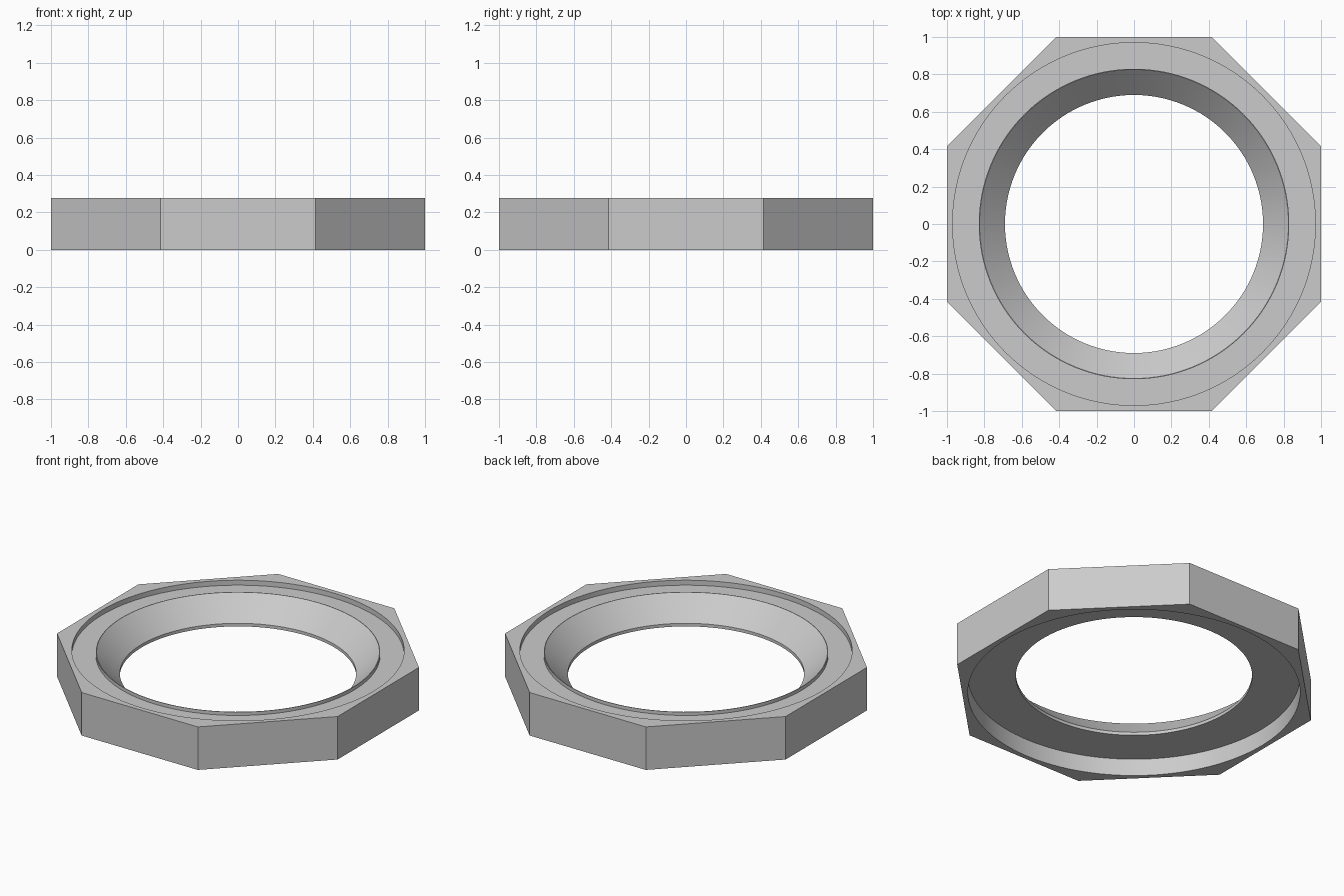
import bpy, bmesh, math

if "Cube" in bpy.data.objects:
    bpy.data.objects.remove(bpy.data.objects["Cube"])

SEGMENTS = 128          # 16 steps per octagon side
HEIGHT = 0.277

# Cross-section (radius, z); None means the octagonal outline
PROFILE = [
    (None, 0.0), (None, HEIGHT),          # outer wall
    (0.97, HEIGHT), (0.97, 0.245),        # shallow top recess
    (0.83, 0.245), (0.83, 0.267),         # thin raised lip
    (0.826, 0.267), (0.69, 0.13),         # conical bore
    (0.69, 0.11),                         # short straight bore
    (0.97, 0.11), (0.97, 0.0),            # deep underside recess
]


def octagon_radius(angle):
    """Distance to the octagon outline whose flats lie at distance 1."""
    step = math.pi / 4
    return 1 / math.cos(angle - step * round(angle / step))


bm = bmesh.new()
rings = []
for radius, z in PROFILE:
    ring = []
    for i in range(SEGMENTS):
        a = 2 * math.pi * i / SEGMENTS
        r = octagon_radius(a) if radius is None else radius
        ring.append(bm.verts.new((r * math.cos(a), r * math.sin(a), z)))
    rings.append(ring)

# Join each ring to the next, closing the section
for k, lower in enumerate(rings):
    upper = rings[(k + 1) % len(rings)]
    for i in range(SEGMENTS):
        j = (i + 1) % SEGMENTS
        bm.faces.new((lower[i], lower[j], upper[j], upper[i]))
bmesh.ops.recalc_face_normals(bm, faces=bm.faces[:])

# Merge the flat strips along the octagon sides
bmesh.ops.dissolve_limit(bm, angle_limit=math.radians(0.5),
                         verts=[v for v in bm.verts if v.co.xy.length > 0.99],
                         edges=[e for e in bm.edges
                                if all(v.co.xy.length > 0.99 for v in e.verts)
                                and abs(e.verts[0].co.z - e.verts[1].co.z) > 0.1])

mesh = bpy.data.meshes.new("octagonal_ring")
bm.to_mesh(mesh)
bm.free()
ring_obj = bpy.data.objects.new("octagonal_ring", mesh)
bpy.context.collection.objects.link(ring_obj)

grey = bpy.data.materials.new("plain_grey")
grey.diffuse_color = (0.6, 0.6, 0.6, 1)
grey.use_nodes = True
grey.node_tree.nodes["Principled BSDF"].inputs["Base Color"].default_value = grey.diffuse_color
mesh.materials.append(grey)

bpy.context.view_layer.objects.active = ring_obj
ring_obj.select_set(True)
bpy.ops.object.shade_smooth_by_angle(angle=math.radians(30))
